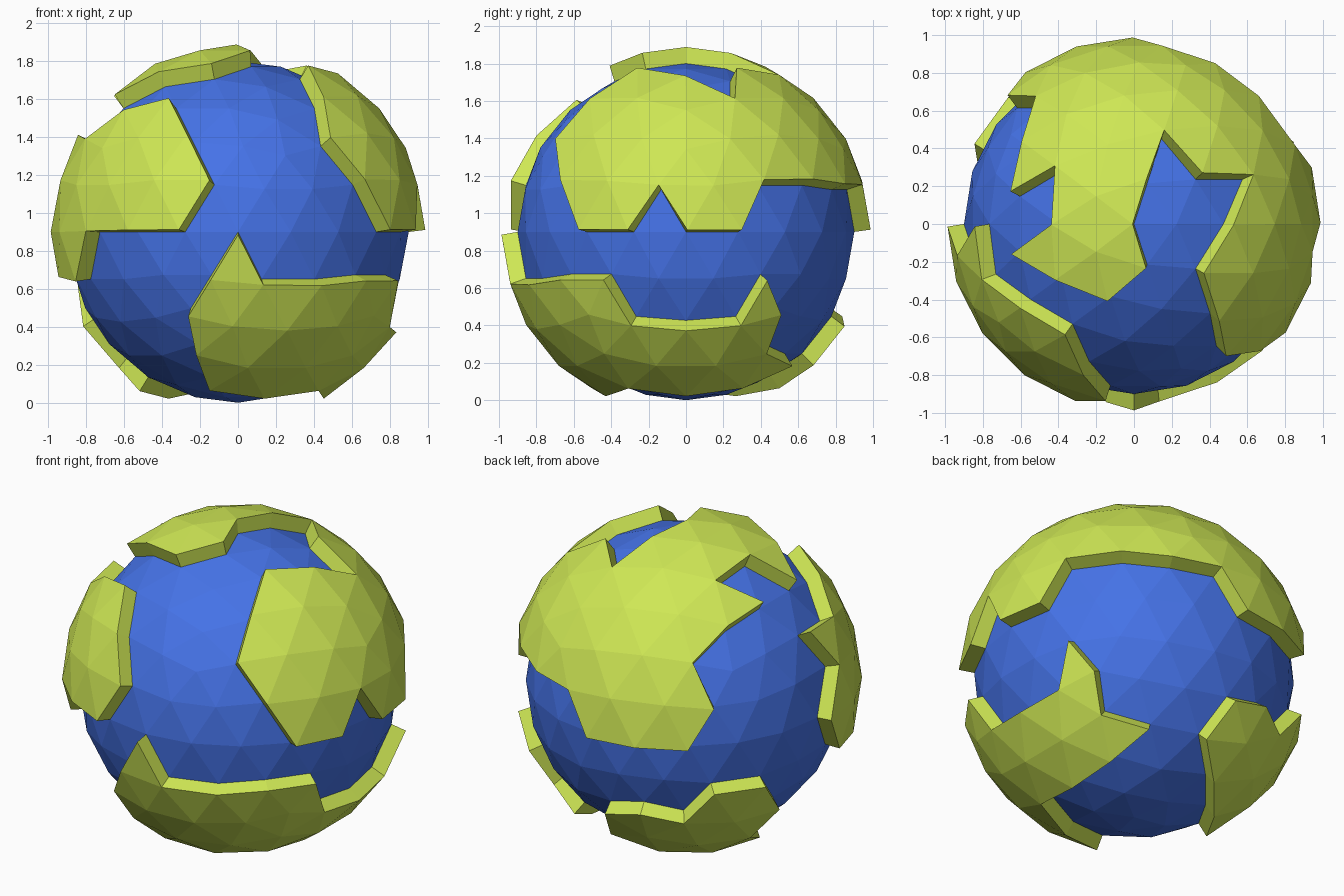
import bpy, bmesh, math
from mathutils import Vector

if "Cube" in bpy.data.objects:
    bpy.data.objects.remove(bpy.data.objects["Cube"])

R, THICK = 0.9, 0.088
CENTRE = Vector((0, 0, R))


def material(name, colour):
    m = bpy.data.materials.new(name)
    m.diffuse_color = (*colour, 1)
    m.use_nodes = True
    m.node_tree.nodes["Principled BSDF"].inputs["Base Color"].default_value = m.diffuse_color
    return m


BLUE = material("sea_blue", (0.06, 0.17, 0.80))
LIME = material("land_lime", (0.62, 0.80, 0.09))


def direction(lon, lat):
    a, b = math.radians(lon), math.radians(lat)
    return Vector((math.cos(a) * math.cos(b), math.sin(a) * math.cos(b), math.sin(b)))


def inside(p, poly):
    hit = False
    for a, b in zip(poly, poly[1:] + poly[:1]):
        if (a[1] > p[1]) != (b[1] > p[1]):
            if p[0] < a[0] + (p[1] - a[1]) * (b[0] - a[0]) / (b[1] - a[1]):
                hit = not hit
    return hit


def add_globe(name, mat, coast=None, middle=None):
    """Faceted sphere; with a coast outline only the faces inside it are kept."""
    bm = bmesh.new()
    bmesh.ops.create_icosphere(bm, subdivisions=3, radius=R)
    if coast:
        # flatten around the middle of the continent, then test face centres
        n = direction(*middle)
        u = n.orthogonal().normalized()
        v = n.cross(u)
        flat = lambda d: (d.dot(u) / (1 + d.dot(n)), d.dot(v) / (1 + d.dot(n)))
        poly = [flat(direction(*c)) for c in coast]
        sea = [f for f in bm.faces
               if not inside(flat(f.calc_center_median().normalized()), poly)]
        bmesh.ops.delete(bm, geom=sea, context='FACES')
    me = bpy.data.meshes.new(name)
    bm.to_mesh(me)
    bm.free()
    me.materials.append(mat)
    ob = bpy.data.objects.new(name, me)
    ob.location = CENTRE
    bpy.context.collection.objects.link(ob)
    if coast:
        s = ob.modifiers.new("raise", 'SOLIDIFY')
        s.thickness, s.offset, s.use_even_offset = THICK, 1, True
    return ob


# Sea
add_globe("sea", BLUE)

# Large northern and eastern land (longitude, latitude of each coast corner)
add_globe("north_east_land", LIME, [
    (0, 90), (72, 74), (72, 58.3), (36, 63.4), (22.4, 46.4), (0, 58.3), (-36, 63.4),
    (-49.6, 46.4), (-54.5, 30.4), (-45.7, 16), (-36, 0), (-18, 0), (-9.5, 13.4),
    (0, 0), (18, 0), (26.3, 16), (45.7, 16), (62.5, 13.4), (81.5, 13.4), (90, 0),
    (108, 0), (126, 0), (134.5, 13.4), (126.5, 30.4), (144, 42.4), (166.4, 46.4),
    (144, 58.3), (180, 63.4), (-166.4, 46.4), (-144, 58.3), (-108, 63.4), (-72, 74)],
    (60, 45))

# Western land
add_globe("west_land", LIME, [
    (-121.6, 46.4), (-144, 42.4), (-161.5, 30.4), (180, 31.7), (-170.3, 16),
    (180, 0), (-170.5, -13.4), (-153.7, -16), (-144, 0), (-126, 0), (-108, 0),
    (-98.3, 16), (-108, 31.7)], (-140, 18))

# Southern land at the front and right
add_globe("south_east_land", LIME, [
    (-90, 0), (-81.7, -16), (-62.3, -16), (-45.5, -13.4), (-26.5, -13.4),
    (-18.5, -30.4), (0, -31.7), (18.5, -30.4), (26.5, -13.4), (36, -26.6),
    (36, -42.4), (58.4, -46.4), (36, -58.3), (0, -63.4), (-36, -58.3), (-72, -63.4),
    (-108, -58.3), (-108, -42.4), (-108, -26.6), (-98.5, -13.4)], (-40, -40))

# Southern land at the back
add_globe("south_back_land", LIME, [
    (90.5, -30.4), (108, -26.6), (125.5, -30.4), (134.3, -16), (153.7, -16),
    (162.5, -30.4), (157.6, -46.4), (180, -58.3), (144, -63.4), (108, -58.3),
    (85.6, -46.4)], (130, -42))
